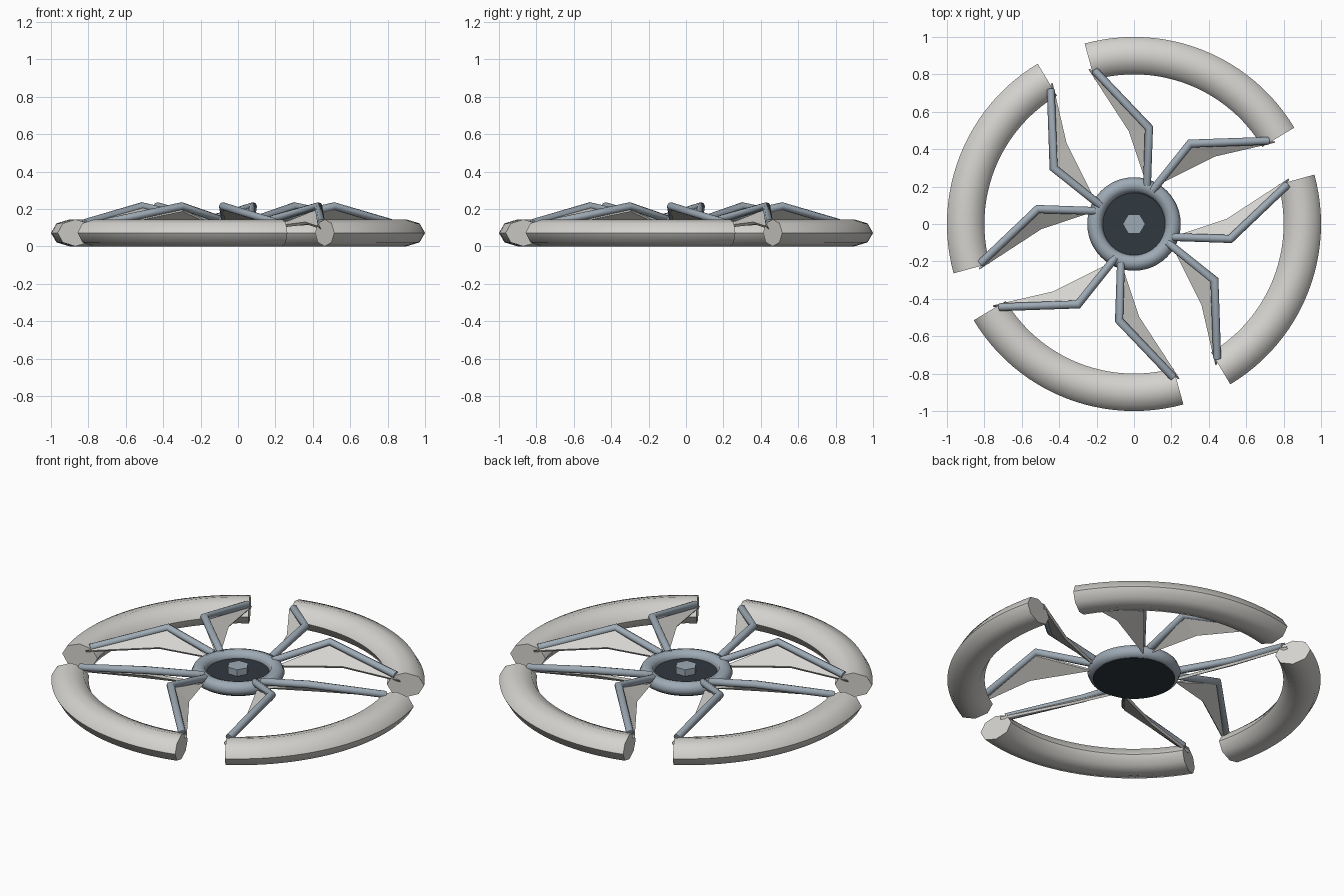
import bpy, bmesh
from math import sin, cos, pi, radians
from mathutils import Vector, Matrix

if "Cube" in bpy.data.objects:
    bpy.data.objects.remove(bpy.data.objects["Cube"], do_unlink=True)


def material(name, rgb):
    m = bpy.data.materials.new(name)
    m.use_nodes = True
    m.diffuse_color = (*rgb, 1)
    bsdf = m.node_tree.nodes["Principled BSDF"]
    bsdf.inputs["Base Color"].default_value = (*rgb, 1)
    bsdf.inputs["Roughness"].default_value = 0.6
    return m


SHELL = material("pale grey shell", (0.66, 0.65, 0.62))
STEEL = material("blue grey steel", (0.34, 0.40, 0.46))
DARK = material("dark core", (0.03, 0.04, 0.05))


def add_object(name, bm, mat, smooth=None):
    bmesh.ops.recalc_face_normals(bm, faces=bm.faces)
    mesh = bpy.data.meshes.new(name)
    bm.to_mesh(mesh)
    bm.free()
    mesh.materials.append(mat)
    ob = bpy.data.objects.new(name, mesh)
    bpy.context.collection.objects.link(ob)
    if smooth:
        bpy.ops.object.select_all(action="DESELECT")
        ob.select_set(True)
        bpy.context.view_layer.objects.active = ob
        bpy.ops.object.shade_smooth_by_angle(angle=radians(smooth))
    return ob


def loft(rings, closed=False):
    """Skin a row of equal rings; cap the ends unless the row is closed."""
    bm = bmesh.new()
    rows = [[bm.verts.new(p) for p in ring] for ring in rings]
    n = len(rows[0])
    pairs = list(zip(rows, rows[1:])) + ([(rows[-1], rows[0])] if closed else [])
    for a, b in pairs:
        for i in range(n):
            j = (i + 1) % n
            bm.faces.new((a[i], a[j], b[j], b[i]))
    if not closed:
        bm.faces.new(rows[0])
        bm.faces.new(rows[-1])
    return bm


def swept_arc(start, end, steps, radius, z, rx, rz, sides, closed=False):
    """Elliptical section carried round the vertical axis."""
    rings = []
    for s in range(steps if closed else steps + 1):
        a = start + (end - start) * s / steps
        ring = []
        for k in range(sides):
            t = 2 * pi * k / sides
            r = radius + rx * cos(t)
            ring.append((r * cos(a), r * sin(a), z + rz * sin(t)))
        rings.append(ring)
    return loft(rings, closed)


def rod(points, radius, sides=8):
    """Round bar along a bent path, mitred at the bends."""
    pts = [Vector(p) for p in points]
    dirs = [(b - a).normalized() for a, b in zip(pts, pts[1:])]
    rings = []
    for i, p in enumerate(pts):
        before, after = dirs[max(i - 1, 0)], dirs[min(i, len(dirs) - 1)]
        normal = (before + after).normalized()
        side = normal.cross(Vector((0, 0, 1))).normalized()
        up = side.cross(normal)
        stretch = radius / normal.dot(after)
        rings.append([p + side * stretch * cos(2 * pi * k / sides)
                      + up * radius * sin(2 * pi * k / sides) for k in range(sides)])
    return loft(rings)


def web(hub, bend, tip, low):
    """Folded triangular fin hanging below a strut."""
    bm = bmesh.new()
    h, b, t, l = [bm.verts.new(p) for p in (hub, bend, tip, low)]
    bm.faces.new((h, b, l))
    bm.faces.new((b, t, l))
    bmesh.ops.recalc_face_normals(bm, faces=bm.faces)
    bmesh.ops.solidify(bm, geom=bm.faces[:], thickness=0.015)
    return bm


# Strut paths (hub, bend, tip) and the low corner of each fin
STRUTS = {
    "trailing": [(0.07, 0.21, 0.145), (0.08, 0.515, 0.215), (-0.21, 0.82, 0.125)],
    "leading": [(0.10, 0.18, 0.145), (0.30, 0.43, 0.215), (0.72, 0.445, 0.125)],
}
FIN = {
    "trailing": [(0.07, 0.23, 0.11), (0.08, 0.515, 0.20), (-0.235, 0.83, 0.105), (-0.02, 0.50, 0.13)],
    "leading": [(0.11, 0.20, 0.11), (0.30, 0.43, 0.20), (0.755, 0.435, 0.105), (0.43, 0.36, 0.13)],
}

# Four quarters: rim segment, two bent struts and their fins
for q, place in enumerate(("back", "right", "front", "left")):
    turn = Matrix.Rotation(q * pi / 2, 3, "Z")
    parts = [("rim_segment", swept_arc(radians(31), radians(105.3), 24, 0.9, 0.072,
                                       0.1, 0.072, 8), SHELL, 50)]
    for kind in STRUTS:
        parts.append((kind + "_strut", rod(STRUTS[kind], 0.021), STEEL, 50))
        parts.append((kind + "_fin", web(*FIN[kind]), SHELL, None))
    for name, bm, mat, smooth in parts:
        bmesh.ops.rotate(bm, verts=bm.verts, cent=(0, 0, 0), matrix=turn)
        add_object(f"{place}_{name}", bm, mat, smooth)

# Hub: steel ring round a dark core with a hexagonal nut
add_object("hub_ring", swept_arc(0, 2 * pi, 48, 0.208, 0.12, 0.042, 0.04, 8, True), STEEL, 50)


def drum(name, radius, low, high, sides, mat, top=1.0):
    bm = bmesh.new()
    bmesh.ops.create_cone(bm, cap_ends=True, segments=sides, radius1=radius,
                          radius2=radius * top, depth=high - low,
                          matrix=Matrix.Translation((0, 0, (low + high) / 2)))
    # Turn the first corner to face +x
    corner = max(bm.verts, key=lambda v: v.co.x).co
    if sides == 6 and abs(corner.y) > 0.01:
        bmesh.ops.rotate(bm, verts=bm.verts, matrix=Matrix.Rotation(pi / 6, 3, "Z"))
    return add_object(name, bm, mat, 40 if sides > 8 else None)


drum("hub_core", 0.22, 0.08, 0.122, 48, DARK, 0.82)
drum("hub_nut", 0.06, 0.115, 0.16, 6, STEEL)
